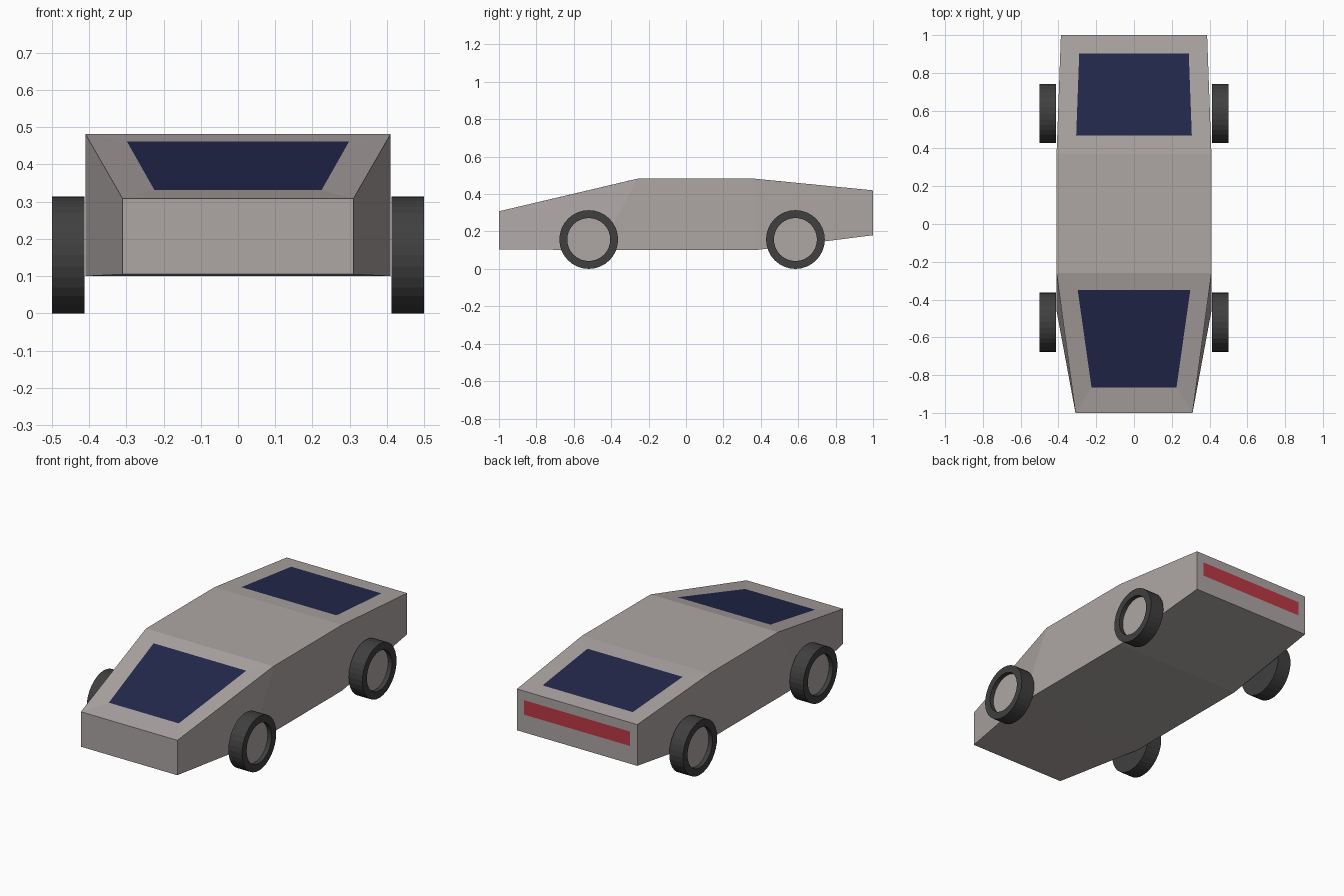
import bpy, bmesh, math
from mathutils import Matrix

if "Cube" in bpy.data.objects:
    bpy.data.objects.remove(bpy.data.objects["Cube"])


def material(name, color):
    m = bpy.data.materials.new(name)
    m.diffuse_color = (*color, 1)
    m.use_nodes = True
    m.node_tree.nodes["Principled BSDF"].inputs["Base Color"].default_value = m.diffuse_color
    return m


PAINT = material("paint", (0.42, 0.38, 0.375))
GLASS = material("glass", (0.018, 0.022, 0.075))
RED = material("tail_red", (0.5, 0.04, 0.06))
RUBBER = material("rubber", (0.05, 0.05, 0.05))


def finish(name, bm, mat):
    bmesh.ops.remove_doubles(bm, verts=bm.verts[:], dist=1e-5)
    bmesh.ops.recalc_face_normals(bm, faces=bm.faces[:])
    mesh = bpy.data.meshes.new(name)
    bm.to_mesh(mesh)
    bm.free()
    mesh.materials.append(mat)
    ob = bpy.data.objects.new(name, mesh)
    bpy.context.collection.objects.link(ob)
    return ob


def quad(bm, pts):
    bm.faces.new([bm.verts.new(p) for p in pts])


def trapezoid(low, high):
    """Four corners from two (half width, y, z) edges."""
    (a, ya, za), (b, yb, zb) = low, high
    return [(-a, ya, za), (a, ya, za), (b, yb, zb), (-b, yb, zb)]


# Body sections: half width, (y, z) at the bottom, (y, z) at the top
sections = [
    (0.31, (-1.0, 0.105), (-1.0, 0.308)),
    (0.41, (-0.46, 0.10), (-0.26, 0.482)),
    (0.41, (0.37, 0.10), (0.37, 0.482)),
    (0.387, (1.0, 0.18), (1.0, 0.42)),
]
low = [(w, *b) for w, b, t in sections]
top = [(w, *t) for w, b, t in sections]
body = bmesh.new()


def framed_panel(name, outer, inner, mat):
    """Body frame around an inset coloured panel."""
    for i in range(4):
        j = (i + 1) % 4
        quad(body, [outer[i], outer[j], inner[j], inner[i]])
    bm = bmesh.new()
    quad(bm, inner)
    return bm, name, mat


panels = [
    framed_panel("windshield", trapezoid(top[0], top[1]),
                 trapezoid((0.225, -0.865, 0.332), (0.298, -0.35, 0.461)), GLASS),
    framed_panel("rear_window", trapezoid(top[2], top[3]),
                 trapezoid((0.306, 0.468, 0.4724), (0.29, 0.903, 0.4295)), GLASS),
    framed_panel("tail_light", trapezoid(low[3], top[3]),
                 trapezoid((0.34, 1.0, 0.283), (0.34, 1.0, 0.367)), RED),
]

# Nose, roof, floor and sides
quad(body, trapezoid(low[0], top[0]))
quad(body, trapezoid(top[1], top[2]))
for i in range(3):
    quad(body, trapezoid(low[i], low[i + 1]))
    for s in (-1, 1):
        quad(body, [(s * p[0], p[1], p[2])
                    for p in (low[i], low[i + 1], top[i + 1], top[i])])
finish("body", body, PAINT)

# Panels keep outward normals (up or back)
for bm, name, mat in panels:
    ob = finish(name, bm, mat)
    n = ob.data.polygons[0].normal
    if n.z + n.y < 0:
        ob.data.flip_normals()


# Wheels: lathed tyre with a recessed grey hub
def lathe(name, profile, mat, side, y):
    bm = bmesh.new()
    vs = [bm.verts.new((x, 0, r)) for x, r in profile]
    es = [bm.edges.new(e) for e in zip(vs, vs[1:])]
    bmesh.ops.spin(bm, geom=vs + es, cent=(0, 0, 0), axis=(1, 0, 0),
                   angle=math.tau, steps=32)
    bm.transform(Matrix.Translation((0, y, 0.157)) @ Matrix.Diagonal((side, 1, 1, 1)))
    return finish(name, bm, mat)


for y, end in ((-0.52, "front"), (0.585, "rear")):
    for s, side in ((-1, "left"), (1, "right")):
        lathe(f"{end}_{side}_tyre",
              [(0.412, 0), (0.412, 0.157), (0.5, 0.157), (0.5, 0.115), (0.475, 0.115)],
              RUBBER, s, y)
        hub = lathe(f"{end}_{side}_hub", [(0.475, 0.115), (0.475, 0)], PAINT, s, y)
        if hub.data.polygons[0].normal.x * s < 0:
            hub.data.flip_normals()
